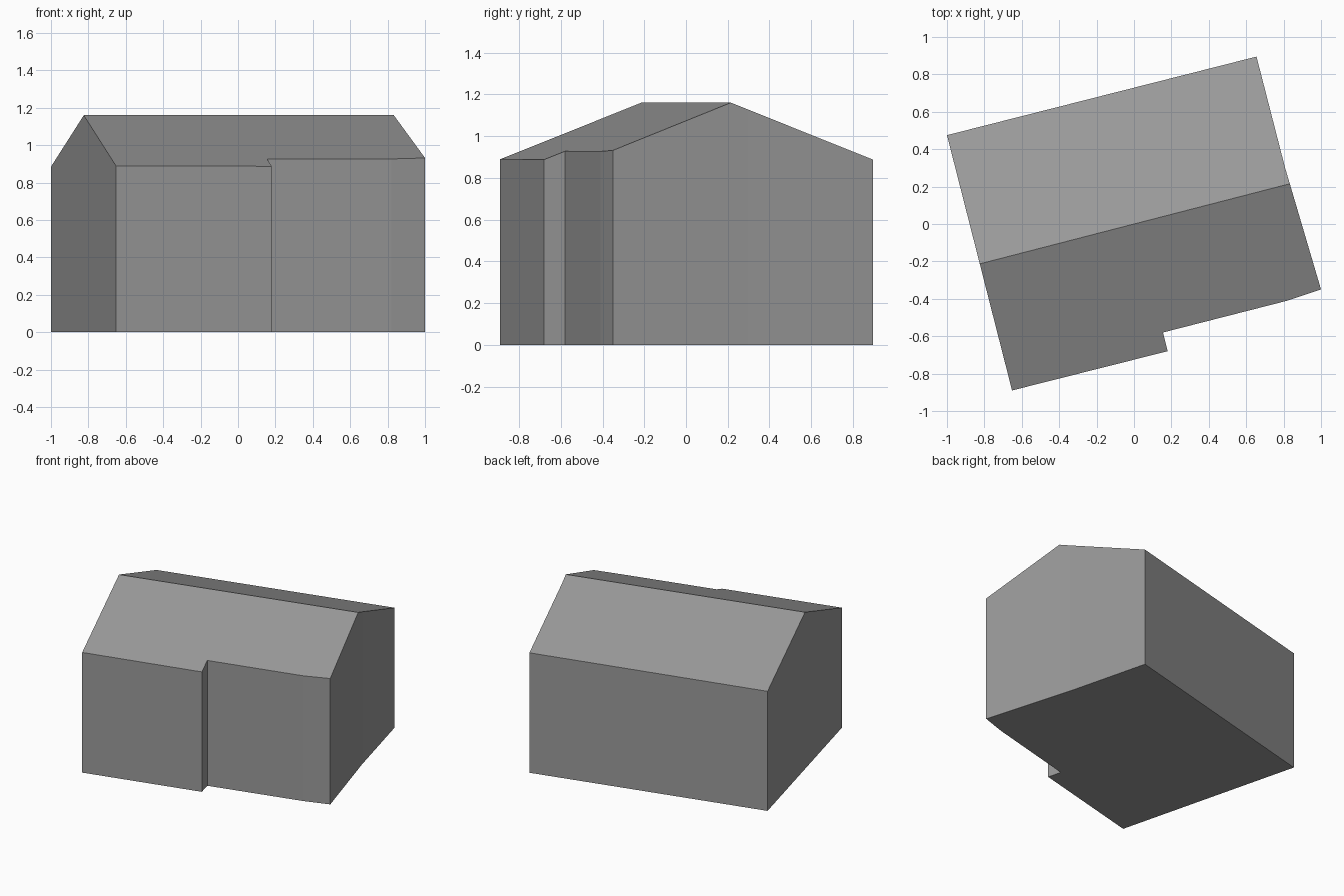
import bpy, bmesh
from mathutils import Vector

cube = bpy.data.objects.get("Cube")
if cube:
    bpy.data.objects.remove(cube, do_unlink=True)

RIDGE_Z = 1.16
PITCH = 0.388
ACROSS = Vector((-0.25, 0.968, 0)).normalized()  # horizontal, square to the ridge

# Footprint, with the stepped front and slightly bent end wall
FOOTPRINT = [(-1, .475), (-.652, -.89), (.18, -.68), (.155, -.58), (.82, -.41),
             (1, -.35), (.808, .30), (.655, .895)]

grey = bpy.data.materials.new("plain grey")
grey.use_nodes = True
colour = (0.32, 0.32, 0.32, 1)
grey.diffuse_color = colour
grey.node_tree.nodes["Principled BSDF"].inputs["Base Color"].default_value = colour

# Extrude the footprint, then cut it along the ridge
bm = bmesh.new()
base = bm.faces.new([bm.verts.new((x, y, 0)) for x, y in FOOTPRINT])
extruded = bmesh.ops.extrude_face_region(bm, geom=[base], use_keep_orig=True)
for v in extruded["geom"]:
    if isinstance(v, bmesh.types.BMVert):
        v.co.z = RIDGE_Z
bmesh.ops.bisect_plane(bm, geom=bm.verts[:] + bm.edges[:] + bm.faces[:],
                       plane_co=(0, 0, 0), plane_no=ACROSS)

# Lower the top along both roof slopes
for v in bm.verts:
    if v.co.z > 0.5:
        v.co.z = RIDGE_Z - PITCH * abs(v.co.dot(ACROSS))
bmesh.ops.recalc_face_normals(bm, faces=bm.faces[:])

mesh = bpy.data.meshes.new("house_body")
bm.to_mesh(mesh)
bm.free()
mesh.materials.append(grey)
house = bpy.data.objects.new("house_body", mesh)
bpy.context.collection.objects.link(house)
